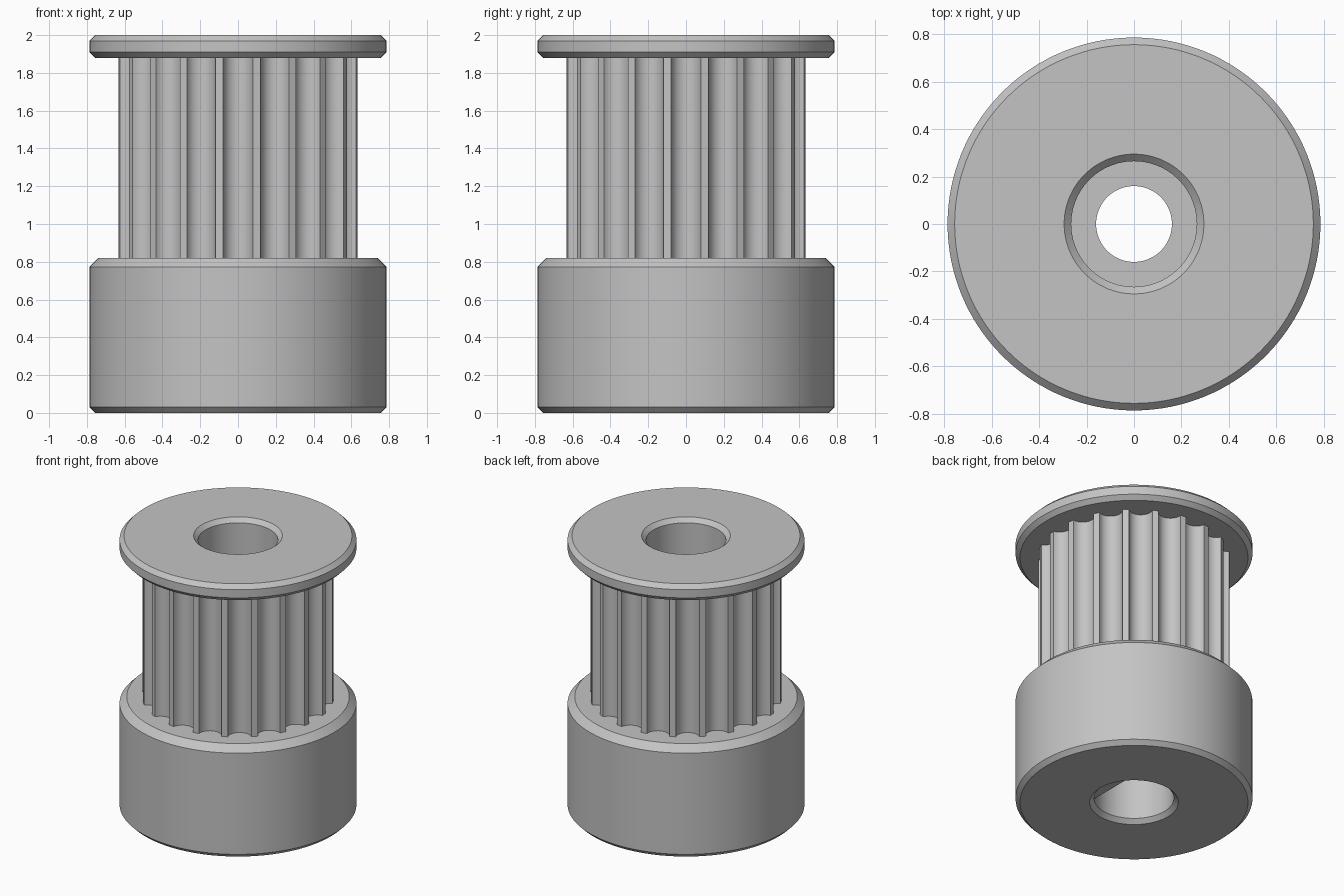
import bpy, bmesh, math

cube = bpy.data.objects.get("Cube")
if cube:
    bpy.data.objects.remove(cube, do_unlink=True)

metal = bpy.data.materials.new("brushed_grey_metal")
metal.use_nodes = True
GREY = (0.55, 0.55, 0.55, 1)
metal.diffuse_color = GREY
metal.node_tree.nodes["Principled BSDF"].inputs["Base Color"].default_value = GREY


def ring_solid(name, rings, closed=True):
    """Bridge rings of equal point count into a solid; closed joins last to first."""
    bm = bmesh.new()
    loops = [[bm.verts.new(p) for p in ring] for ring in rings]
    pairs = list(zip(loops, loops[1:]))
    if closed:
        pairs.append((loops[-1], loops[0]))
    else:
        bm.faces.new(loops[0])
        bm.faces.new(loops[-1])
    for a, b in pairs:
        for i in range(len(a)):
            j = (i + 1) % len(a)
            bm.faces.new((a[i], a[j], b[j], b[i]))
    bmesh.ops.recalc_face_normals(bm, faces=bm.faces)
    mesh = bpy.data.meshes.new(name)
    bm.to_mesh(mesh)
    bm.free()
    mesh.materials.append(metal)
    obj = bpy.data.objects.new(name, mesh)
    bpy.context.collection.objects.link(obj)
    bpy.ops.object.select_all(action='DESELECT')
    obj.select_set(True)
    bpy.context.view_layer.objects.active = obj
    bpy.ops.object.shade_smooth_by_angle(angle=math.radians(30))
    return obj


def circle(r, z, n=128):
    return [(r * math.cos(math.tau * i / n), r * math.sin(math.tau * i / n), z)
            for i in range(n)]


# Hub, core, top flange and stepped bore as one turned profile (radius, height)
R, BORE, HOLE = 0.787, 0.265, 0.16
profile = [
    (R - 0.03, 0), (R, 0.03), (R, 0.772), (R - 0.048, 0.82),          # hub
    (0.5, 0.82), (0.5, 1.88),                                         # core
    (R - 0.03, 1.88), (R, 1.91), (R, 1.97), (R - 0.03, 2),            # flange
    (BORE + 0.03, 2), (BORE, 1.97), (BORE, 1.25),                     # upper bore
    (HOLE, 1.25), (HOLE, 1.0), (BORE, 1.0),                           # shoulder
    (BORE, 0.03), (BORE + 0.03, 0),                                   # lower bore
]
ring_solid("pulley_body", [circle(r, z) for r, z in profile])

# Toothed belt ring: rounded grooves separated by narrow lands
TEETH, TIP, DEPTH, STEPS = 20, 0.637, 0.072, 12
pitch = math.tau / TEETH
half = pitch * 0.395
polar = []
for t in range(TEETH):
    for k in range(STEPS + 1):
        a = math.pi * k / STEPS
        polar.append((t * pitch - half * math.cos(a), TIP - DEPTH * math.sin(a)))


def tooth_loop(z, radius=None):
    return [((radius or r) * math.cos(a), (radius or r) * math.sin(a), z)
            for a, r in polar]


ring_solid("belt_teeth", [tooth_loop(0.81), tooth_loop(1.89),
                          tooth_loop(1.89, 0.48), tooth_loop(0.81, 0.48)])

# Flat side of the D-shaped lower bore
FLAT = 0.165
span = math.acos(FLAT / BORE)
arc = [(-span + 2 * span * i / 24) for i in range(25)]


def segment(z):
    return [(BORE * math.cos(a), BORE * math.sin(a), z) for a in arc]


ring_solid("bore_flat", [segment(0.06), segment(1.0)], closed=False)
